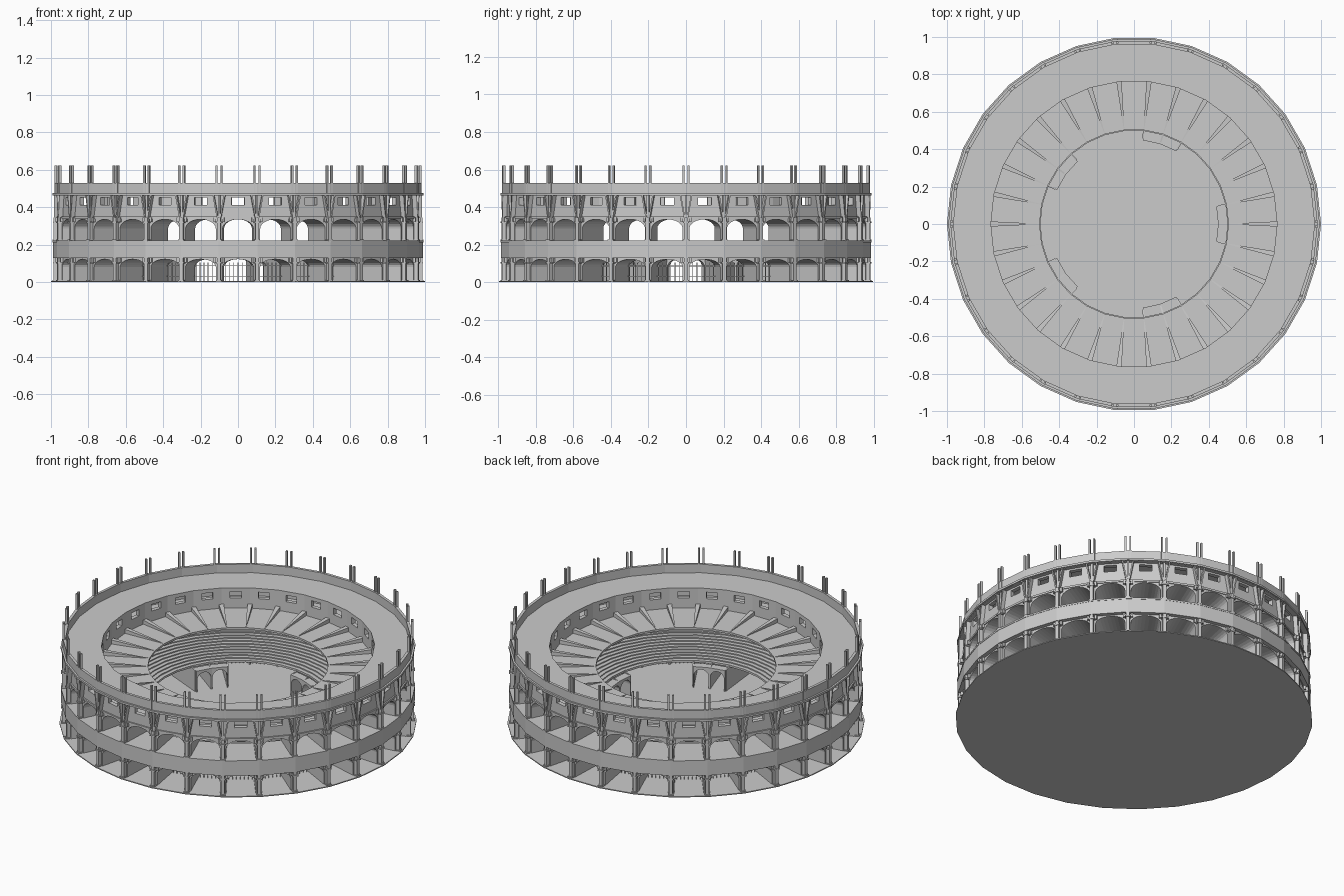
import bpy, bmesh
from math import sin, cos, tan, pi, radians

if "Cube" in bpy.data.objects:
    bpy.data.objects.remove(bpy.data.objects["Cube"])

N = 30                       # bays around the arena
STEP = 2 * pi / N
COS, TAN = cos(STEP / 2), tan(STEP / 2)
POSTS = [k * STEP for k in range(N)]
BAYS = [(k + 0.5) * STEP for k in range(N)]


def finish(name, bm):
    bmesh.ops.recalc_face_normals(bm, faces=bm.faces)
    me = bpy.data.meshes.new(name)
    bm.to_mesh(me)
    bm.free()
    ob = bpy.data.objects.new(name, me)
    bpy.context.collection.objects.link(ob)
    return ob


def lathe(name, prof):
    """Revolve a closed (r, z) profile into a 30-sided ring."""
    bm = bmesh.new()
    rows = [[bm.verts.new((r * cos(a), r * sin(a), z)) for r, z in prof] for a in POSTS]
    n = len(prof)
    for i in range(N):
        p, q = rows[i], rows[(i + 1) % N]
        for j in range(n):
            bm.faces.new((p[j], q[j], q[(j + 1) % n], p[(j + 1) % n]))
    return finish(name, bm)


def ring(name, r0, r1, z0, z1):
    return lathe(name, [(r0, z0), (r1, z0), (r1, z1), (r0, z1)])


def loft(bm, a, d0, pts0, d1, pts1):
    """Join two (tangent, z) outlines standing at distances d0 and d1 along angle a."""
    c, s = cos(a), sin(a)
    v0 = [bm.verts.new((d0 * c - t * s, d0 * s + t * c, z)) for t, z in pts0]
    v1 = [bm.verts.new((d1 * c - t * s, d1 * s + t * c, z)) for t, z in pts1]
    bm.faces.new(v0)
    bm.faces.new(v1[::-1])
    n = len(v0)
    for j in range(n):
        k = (j + 1) % n
        bm.faces.new((v0[j], v1[j], v1[k], v0[k]))


def rect(w0, w1, z0, z1):
    return [(w0, z0), (w1, z0), (w1, z1), (w0, z1)]


def box(bm, a, d0, d1, t, hw, z0, z1):
    p = rect(t - hw, t + hw, z0, z1)
    loft(bm, a, d0, p, d1, p)


def arch_outline(d, pier, z0, spring, apex, z1, seg=12):
    W = d * TAN
    w = W - pier
    arc = [(-w * cos(pi * i / seg), spring + (apex - spring) * sin(pi * i / seg))
           for i in range(seg + 1)]
    return [(-W, z0), (-w, z0)] + arc + [(w, z0), (W, z0), (W, z1), (-W, z1)]


def arcade(name, angles, r0, r1, piers, z0, spring, apex, z1):
    bm = bmesh.new()
    d0, d1 = r0 * COS, r1 * COS
    for a in angles:
        loft(bm, a, d0, arch_outline(d0, piers[0], z0, spring, apex, z1),
             d1, arch_outline(d1, piers[1], z0, spring, apex, z1))
    return finish(name, bm)


def window_wall(name, r0, r1, z0, z1, hw, s0, s1):
    bm = bmesh.new()
    d0, d1 = r0 * COS, r1 * COS
    for a in BAYS:
        W0, W1 = d0 * TAN, d1 * TAN
        loft(bm, a, d0, rect(-W0, W0, z0, s0), d1, rect(-W1, W1, z0, s0))
        loft(bm, a, d0, rect(-W0, W0, s1, z1), d1, rect(-W1, W1, s1, z1))
        loft(bm, a, d0, rect(-W0, -hw, s0, s1), d1, rect(-W1, -hw, s0, s1))
        loft(bm, a, d0, rect(hw, W0, s0, s1), d1, rect(hw, W1, s0, s1))
    return finish(name, bm)


# base floor
bm = bmesh.new()
lo = [bm.verts.new((cos(a), sin(a), 0)) for a in POSTS]
hi = [bm.verts.new((cos(a), sin(a), 0.006)) for a in POSTS]
bm.faces.new(lo)
bm.faces.new(hi)
for i in range(N):
    k = (i + 1) % N
    bm.faces.new((lo[i], lo[k], hi[k], hi[i]))
finish("arena_floor", bm)

# two storeys of vaulted bays with tapering radial walls
arcade("ground_arcade", BAYS, 0.755, 0.965, (0.004, 0.018), 0.003, 0.08, 0.122, 0.215)
arcade("upper_arcade", BAYS, 0.755, 0.965, (0.004, 0.018), 0.215, 0.285, 0.335, 0.345)

# outer bands, roof over the seats, top deck and parapet
ring("middle_band", 0.955, 0.99, 0.128, 0.22)
ring("upper_floor", 0.755, 0.992, 0.212, 0.222)
ring("seat_roof", 0.505, 0.97, 0.338, 0.35)
ring("top_deck", 0.765, 0.985, 0.462, 0.475)
ring("cornice", 0.955, 0.993, 0.463, 0.475)
ring("parapet", 0.965, 0.982, 0.47, 0.528)

# walls with one window per bay
window_wall("outer_window_wall", 0.935, 0.962, 0.345, 0.465, 0.035, 0.412, 0.452)
window_wall("inner_window_wall", 0.765, 0.79, 0.345, 0.465, 0.032, 0.412, 0.452)

# stepped seating beneath the roof
steps, r_in, r_out, z_in, z_out = 11, 0.5, 0.765, 0.15, 0.22
dr, dz = (r_out - r_in) / steps, (z_out - z_in) / steps
prof = []
for i in range(steps):
    prof += [(r_in + i * dr, z_in + i * dz), (r_in + (i + 1) * dr, z_in + i * dz)]
lathe("seating", prof + [(r_out, z_out - 0.02), (r_in, z_in - 0.012)])

# facade columns with bases and capitals
bm = bmesh.new()
for a in POSTS:
    for z0, z1 in ((0.003, 0.13), (0.22, 0.345)):
        box(bm, a, 0.95, 0.986, 0, 0.010, z0, z1)
        box(bm, a, 0.95, 0.992, 0, 0.015, z0, z0 + 0.008)
        box(bm, a, 0.95, 0.990, 0, 0.017, z1 - 0.03, z1 - 0.022)
        for t in (-0.022, 0.022):
            box(bm, a, 0.955, 0.975, t, 0.006, z1 - 0.025, z1)
finish("facade_columns", bm)

# V-shaped brackets under the cornice
bm = bmesh.new()
for a in POSTS:
    box(bm, a, 0.95, 0.978, 0, 0.006, 0.34, 0.465)
    for m in (-1, 1):
        p = [(m * 0.004, 0.345), (m * 0.012, 0.345), (m * 0.034, 0.465), (m * 0.026, 0.465)]
        loft(bm, a, 0.945, p, 0.984, p)
finish("cornice_brackets", bm)

# paired mast posts on the rim
bm = bmesh.new()
for a in POSTS:
    for t in (-0.013, 0.013):
        box(bm, a, 0.968, 0.982, t, 0.005, 0.47, 0.622)
finish("rim_posts", bm)

# tapering ribs on the seat roof
bm = bmesh.new()
for a in POSTS:
    loft(bm, a, 0.515, rect(-0.002, 0.002, 0.345, 0.352),
         0.768, rect(-0.014, 0.014, 0.345, 0.375))
finish("roof_ribs", bm)

# five double-arched gateways under the seats, with radial passage walls
gates = [radians(72 * j) for j in range(5)]
arcade("gateways", [g + s * STEP / 2 for g in gates for s in (-1, 1)],
       0.45, 0.5, (0.005, 0.005), 0.003, 0.08, 0.12, 0.135)
bm = bmesh.new()
for g in gates:
    for s in (-1, 0, 1):
        p = rect(-0.004, 0.004, 0.003, 0.135)
        loft(bm, g + s * STEP, 0.46, p, 0.765, rect(-0.004, 0.004, 0.003, 0.19))
finish("passage_walls", bm)

# barred fences at the back of the ground bays
bm = bmesh.new()
for a in BAYS:
    for i in range(-3, 4):
        box(bm, a, 0.768, 0.771, i * 0.022, 0.0015, 0.003, 0.105)
    for z in (0.03, 0.085):
        box(bm, a, 0.768, 0.771, 0, 0.076, z, z + 0.003)
finish("bay_fences", bm)
